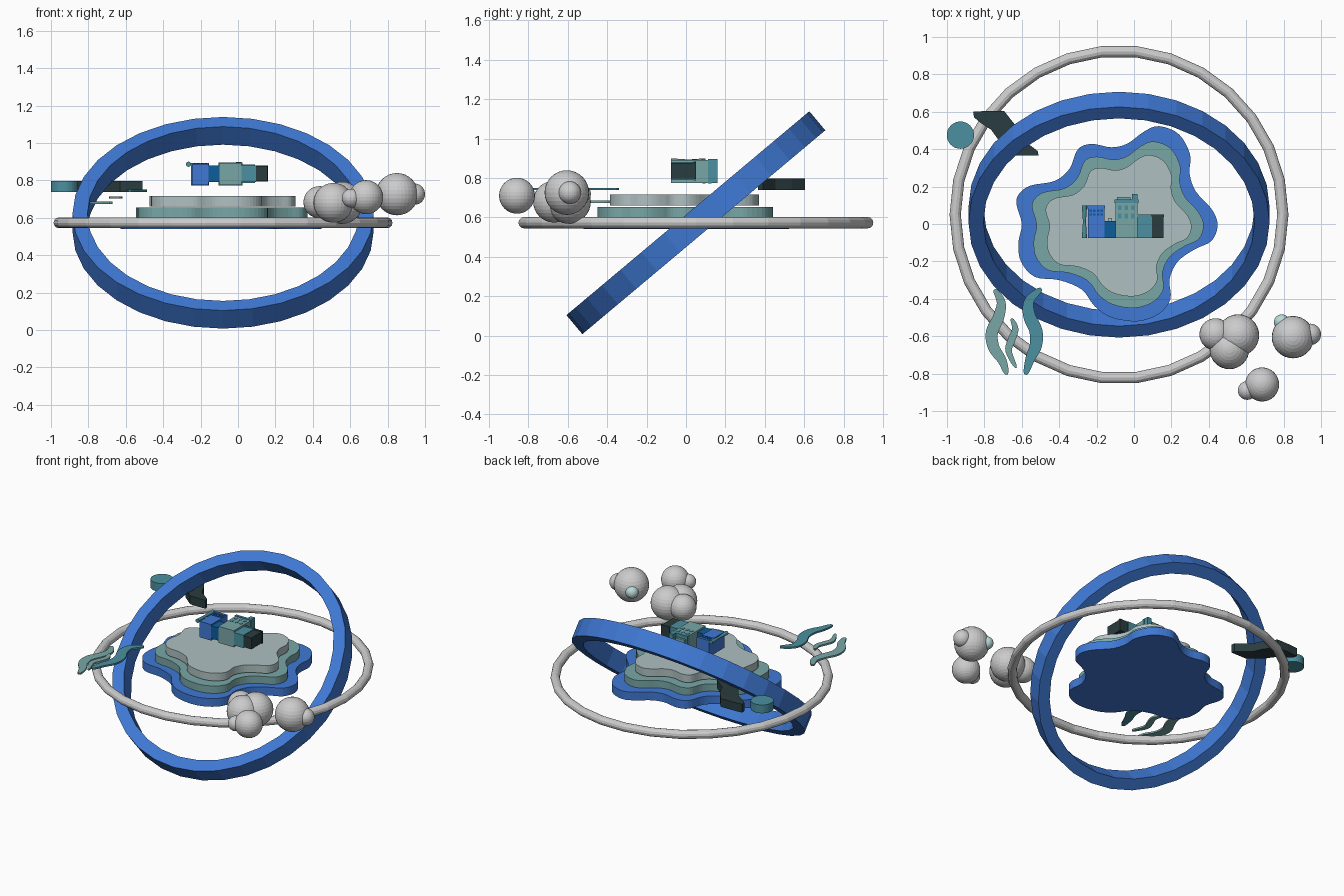
import bpy, bmesh, math
from mathutils import Vector

if "Cube" in bpy.data.objects:
    bpy.data.objects.remove(bpy.data.objects["Cube"])


def material(name, rgb):
    m = bpy.data.materials.new(name)
    m.diffuse_color = (*rgb, 1)
    m.use_nodes = True
    m.node_tree.nodes["Principled BSDF"].inputs["Base Color"].default_value = m.diffuse_color
    return m


BLUE = material("blue", (0.05, 0.19, 0.66))
DEEP = material("deep_blue", (0.004, 0.11, 0.33))
SAGE = material("sage", (0.19, 0.38, 0.38))
MIST = material("mist", (0.43, 0.53, 0.54))
TEAL = material("teal", (0.07, 0.28, 0.35))
DARK = material("dark", (0.023, 0.045, 0.05))
PALE = material("pale", (0.5, 0.7, 0.7))


def finish(bm, name, mat=None):
    bmesh.ops.recalc_face_normals(bm, faces=bm.faces)
    me = bpy.data.meshes.new(name)
    bm.to_mesh(me)
    bm.free()
    ob = bpy.data.objects.new(name, me)
    bpy.context.collection.objects.link(ob)
    if mat:
        me.materials.append(mat)
    return ob


def spline(pts, closed, steps):
    """Catmull-Rom curve through the points."""
    n, out = len(pts), []
    get = (lambda i: pts[i % n]) if closed else (lambda i: pts[max(0, min(n - 1, i))])
    for i in range(n if closed else n - 1):
        a, b, c, d = (Vector(get(i + k)) for k in (-1, 0, 1, 2))
        for s in range(steps):
            t = s / steps
            out.append(0.5 * (2 * b + (c - a) * t + (2 * a - 5 * b + 4 * c - d) * t * t
                              + (3 * b - a - 3 * c + d) * t ** 3))
    if not closed:
        out.append(Vector(pts[-1]))
    return out


def prism(name, outline, z0, z1, mat):
    bm = bmesh.new()
    f = bm.faces.new([bm.verts.new((p[0], p[1], z0)) for p in outline])
    r = bmesh.ops.extrude_face_region(bm, geom=[f])
    for v in r["geom"]:
        if isinstance(v, bmesh.types.BMVert):
            v.co.z = z1
    return finish(bm, name, mat)


def box(name, x0, x1, y0, y1, z0, z1, mat):
    return prism(name, [(x0, y0), (x1, y0), (x1, y1), (x0, y1)], z0, z1, mat)


def ball(name, x, y, z, r, mat=None):
    bm = bmesh.new()
    bmesh.ops.create_uvsphere(bm, u_segments=32, v_segments=16, radius=r)
    ob = finish(bm, name, mat)
    ob.location = (x, y, z)
    return ob


def lathe(name, profile, n, mat=None):
    """Spin a closed (radius, z) profile round z."""
    bm = bmesh.new()
    rings = [[bm.verts.new((r * math.cos(2 * math.pi * i / n), r * math.sin(2 * math.pi * i / n), z))
              for r, z in profile] for i in range(n)]
    m = len(profile)
    for i in range(n):
        a, b = rings[i], rings[(i + 1) % n]
        for j in range(m):
            k = (j + 1) % m
            bm.faces.new((a[j], b[j], b[k], a[k]))
    return finish(bm, name, mat)


# Orbit rings: thin level tube and tilted flat band
tube = [(0.876 + 0.03 * math.cos(a * math.pi / 6), 0.029 * math.sin(a * math.pi / 6)) for a in range(12)]
level = lathe("level_ring", tube, 30)
level.location = (-0.08, 0.05, 0.573)
band = lathe("tilted_ring", [(0.725, -0.063), (0.805, -0.063), (0.805, 0.063), (0.725, 0.063)], 32, BLUE)
band.location = (-0.08, 0.05, 0.573)
band.rotation_euler.x = math.radians(40)

# Island: three stacked wavy plates of shrinking size
shore = [(.135, .523), (.24, .48), (.30, .37), (.297, .27), (.33, .175), (.415, .08), (.447, -.005),
         (.415, -.09), (.325, -.135), (.235, -.2), (.19, -.295), (.195, -.4), (.135, -.48), (.02, -.52),
         (-.12, -.5), (-.21, -.44), (-.28, -.35), (-.4, -.3), (-.53, -.283), (-.605, -.2), (-.618, -.1),
         (-.6, 0), (-.628, .105), (-.615, .16), (-.555, .205), (-.425, .23), (-.345, .295), (-.3, .4),
         (-.225, .428), (-.12, .41), (-.035, .43), (.055, .495)]
coast = spline(shore, True, 4)
for name, s, z0, z1, mat in (("island_base", 1, .54, .598, BLUE), ("island_middle", .853, .602, .654, SAGE),
                             ("island_top", .725, .661, .716, MIST)):
    prism(name, [(-.06 + (p.x + .06) * s, -.035 + (p.y + .035) * s) for p in coast], z0, z1, mat)

# Skyline lying flat above the island
box("blue_building", -.247, -.157, -.075, .085, .775, .888, BLUE)
box("blue_building_roof", -.25, -.154, .083, .10, .772, .893, BLUE)
box("low_building", -.157, -.10, -.075, .015, .79, .88, DEEP)
box("low_building_vent", -.14, -.117, .015, .033, .82, .85, MIST)
box("tower", -.10, .02, -.075, .115, .775, .892, SAGE)
box("tower_roof", -.104, .024, .112, .13, .772, .896, TEAL)
box("tower_attic", -.09, -.02, .13, .145, .80, .87, SAGE)
box("tower_mast", -.012, .02, .13, .16, .775, .897, TEAL)
box("teal_building", .02, .095, -.075, .04, .79, .88, TEAL)
box("teal_building_roof", .018, .09, .038, .052, .787, .884, TEAL)
box("dark_building", .095, .157, -.075, .04, .797, .877, DARK)
box("dark_building_roof", .092, .16, .038, .052, .794, .88, DARK)
for i in range(4):
    for j in range(2):
        x, y = -.238 + i * .02, .045 + j * .02
        box("blue_window", x, x + .013, y, y + .012, .886, .891, DEEP)
for i in range(3):
    for j in range(2):
        x, y = -.085 + i * .035, .03 + j * .045
        box("tower_window", x, x + .018, y, y + .025, .89, .894, TEAL)
# Waisted post beside the skyline
post = lathe("post", [(.001, -.088), (.014, -.088), (.008, 0), (.014, .088), (.001, .088)], 12, TEAL)
post.rotation_euler.x = math.pi / 2
post.location = (-.265, .012, .886)

# Dark curved fin and teal disc at the back left
fin = [(-.86, .6), (-.78, .605), (-.695, .605), (-.64, .535), (-.6, .455), (-.515, .39), (-.51, .365),
       (-.63, .365), (-.71, .43), (-.765, .505), (-.82, .54), (-.855, .57)]
prism("curved_fin", fin, .738, .797, DARK)
disc = [(-.928 + .073 * math.cos(i * math.pi / 16), .475 + .073 * math.sin(i * math.pi / 16)) for i in range(32)]
prism("disc", disc, .738, .797, TEAL)


# Three thin wavy ribbons at the front left
def ribbon(name, path, width, z, mat):
    c = spline(path, False, 5)
    left, right = [], []
    for i, p in enumerate(c):
        t = (c[min(i + 1, len(c) - 1)] - c[max(i - 1, 0)]).normalized()
        f = i / (len(c) - 1)
        w = width * (0.2 + 0.8 * math.sin(math.pi * f) ** 0.6 if 0 < f < 1 else 0.2)
        n = Vector((-t.y, t.x)) * w / 2
        left.append(p + n)
        right.append(p - n)
    prism(name, left + right[::-1], z - .006, z + .006, mat)


ribbon("wave_left", [(-.745, -.35), (-.71, -.42), (-.725, -.5), (-.76, -.58), (-.75, -.66), (-.705, -.73),
                     (-.68, -.805)], .065, .68, SAGE)
ribbon("wave_middle", [(-.655, -.505), (-.635, -.56), (-.655, -.62), (-.67, -.68), (-.63, -.77)],
       .04, .708, SAGE)
ribbon("wave_right", [(-.495, -.345), (-.56, -.41), (-.56, -.49), (-.525, -.57), (-.525, -.65),
                      (-.555, -.72), (-.58, -.805)], .07, .744, TEAL)

# Puffy clouds at the front right
for name, x, y, z, r in (("cloud_a", .436, -.59, .683, .086), ("cloud_a", .557, -.595, .68, .112),
                         ("cloud_a", .51, -.67, .68, .106), ("cloud_b", .85, -.605, .726, .113),
                         ("cloud_b", .943, -.59, .726, .057), ("cloud_c", .685, -.858, .71, .091),
                         ("cloud_c", .605, -.89, .705, .05)):
    ball(name, x, y, z, r)
ball("pale_puff", .79, -.525, .72, .042, PALE)
